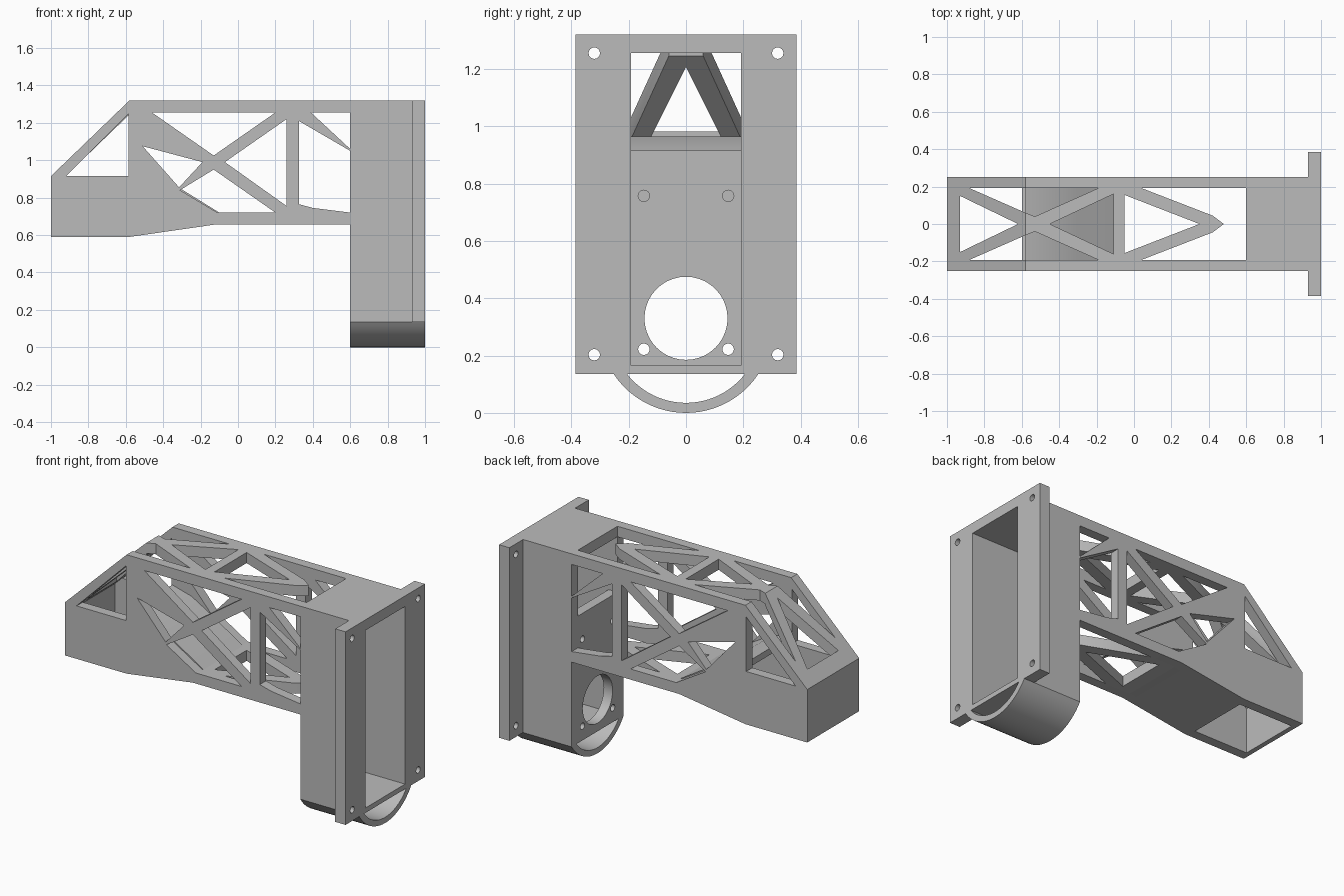
import bpy, bmesh, math
from mathutils import Matrix

cube = bpy.data.objects.get("Cube")
if cube:
    bpy.data.objects.remove(cube, do_unlink=True)

grey = bpy.data.materials.new("plain grey")
grey.use_nodes = True
COLOUR = (0.5, 0.5, 0.5, 1)
grey.diffuse_color = COLOUR
grey.node_tree.nodes["Principled BSDF"].inputs["Base Color"].default_value = COLOUR

# Drawing planes: local x, y, depth mapped to the model's axes
SIDE = Matrix(((1, 0, 0, 0), (0, 0, 1, 0), (0, 1, 0, 0), (0, 0, 0, 1)))
END = Matrix(((0, 0, 1, 0), (1, 0, 0, 0), (0, 1, 0, 0), (0, 0, 0, 1)))
PLAN = Matrix.Identity(4)


def panel(name, plane, low, high, outline, holes=()):
    """Flat plate with holes, drawn on a plane and extruded from low to high."""
    curve = bpy.data.curves.new(name, "CURVE")
    curve.dimensions = "2D"
    curve.fill_mode = "BOTH"
    curve.extrude = (high - low) / 2
    for loop in [outline, *holes]:
        spline = curve.splines.new("POLY")
        spline.points.add(len(loop) - 1)
        for point, (u, v) in zip(spline.points, loop):
            point.co = (u, v, 0, 1)
        spline.use_cyclic_u = True
    obj = bpy.data.objects.new(name, curve)
    bpy.context.collection.objects.link(obj)
    bpy.ops.object.select_all(action="DESELECT")
    obj.select_set(True)
    bpy.context.view_layer.objects.active = obj
    bpy.ops.object.convert(target="MESH")
    obj = bpy.context.object
    obj.name = name
    mesh = obj.data
    mesh.transform(plane @ Matrix.Translation((0, 0, (low + high) / 2)))
    bm = bmesh.new()
    bm.from_mesh(mesh)
    bmesh.ops.remove_doubles(bm, verts=bm.verts, dist=0.0001)
    bmesh.ops.recalc_face_normals(bm, faces=bm.faces)
    bm.to_mesh(mesh)
    bm.free()
    mesh.materials.clear()
    mesh.materials.append(grey)
    bpy.ops.object.shade_smooth_by_angle(angle=math.radians(30))
    return obj


def rect(u0, u1, v0, v1):
    return [(u0, v0), (u1, v0), (u1, v1), (u0, v1)]


def arc(u, v, r, start, end, steps):
    return [(u + r * math.cos(start + (end - start) * i / steps),
             v + r * math.sin(start + (end - start) * i / steps)) for i in range(steps + 1)]


def circle(u, v, r, steps=32):
    return arc(u, v, r, 0, math.tau, steps)[:-1]


def mirrored(points):
    """Close an outline by reflecting it across the centre line."""
    return points + [(u, -v) for u, v in reversed(points) if v]


def sag(half, depth, top):
    """Shallow arc hanging below a chord."""
    r = (half ** 2 + depth ** 2) / (2 * depth)
    swing = math.asin(half / r)
    down = -math.pi / 2
    return arc(0, top - depth + r, r, down - swing, down + swing, 24)


OUT, IN = 0.252, 0.192

# Side trusses
side = [(-1, .59), (-.58, .59), (-.13, .655), (.6, .655), (.6, .72), (.4, .745),
        (.325, .765), (.325, 1.21), (.6, 1.05), (.6, 1.06), (.39, 1.255),
        (.6, 1.255), (.6, 1.32), (-.58, 1.32), (-1, .915)]
side_holes = [
    [(-.92, .915), (-.585, .915), (-.585, 1.25)],
    [(-.46, 1.255), (.2, 1.255), (-.13, 1.025)],
    [(.26, 1.22), (.26, .755), (-.07, .99)],
    [(-.11, .72), (.2, .72), (-.13, .95), (-.31, .84)],
    [(-.51, 1.075), (-.19, .99), (-.315, .855)],
]
panel("left_truss", SIDE, IN, OUT, side, side_holes)
panel("right_truss", SIDE, -OUT, -IN, side, side_holes)

# Top and bottom lattice between the side trusses
vee = [(.04, IN), (.42, .045), (.48, 0)]
vee_hole = [(-.05, .155), (-.05, -.155), (.35, 0)]
panel("top_lattice", PLAN, 1.255, 1.32,
      mirrored([(-.58, .06), (-.53, .04), (-.19, IN)] + vee),
      [vee_hole, [(-.11, .16), (-.11, -.16), (-.45, 0)]])
panel("bottom_lattice", PLAN, .655, .72, mirrored([(-.13, IN)] + vee), [vee_hole])

# Sloping lattice over the nose
shear = Matrix.Identity(4)
shear[2][0], shear[2][3] = .405 / .42, .915 + .405 / .42
panel("nose_lattice", shear, -.075, 0,
      mirrored([(-1, IN), (-.88, IN), (-.58, .06)]),
      [[(-.93, .15), (-.93, -.15), (-.62, 0)]])

# Nose front wall, duct floor and sloping duct roof
panel("nose_wall", SIDE, -IN, IN, rect(-1, -.97, .59, .915))
panel("duct_floor", SIDE, -IN, IN,
      [(-.6, .59), (-.58, .59), (-.13, .655), (-.1, .69), (-.13, .69), (-.6, .62)])
panel("duct_roof", SIDE, -IN, IN,
      [(-.58, .965), (-.45, .93), (-.31, .85), (-.1, .72), (-.1, .67), (-.32, .81),
       (-.46, .89), (-.58, .925)])

# Housing box, its back wall and the mounting flange
cavity = rect(-IN, IN, .165, 1.255)
panel("housing", END, .6, .93, rect(-OUT, OUT, .135, 1.32), [cavity])
panel("housing_back", END, .6, .66, rect(-IN, IN, .165, .915),
      [circle(0, .33, .145, 40)]
      + [circle(y, z, .02, 16) for y in (-.147, .147) for z in (.222, .757)])
panel("flange", END, .93, 1, rect(-.385, .385, .135, 1.32),
      [cavity] + [circle(y, z, .02, 16) for y in (-.32, .32) for z in (.203, 1.255)])

# Rounded channel under the housing
panel("lower_channel", END, .6, 1,
      sag(OUT, .135, .135) + sag(.205, .1, .135)[::-1])
